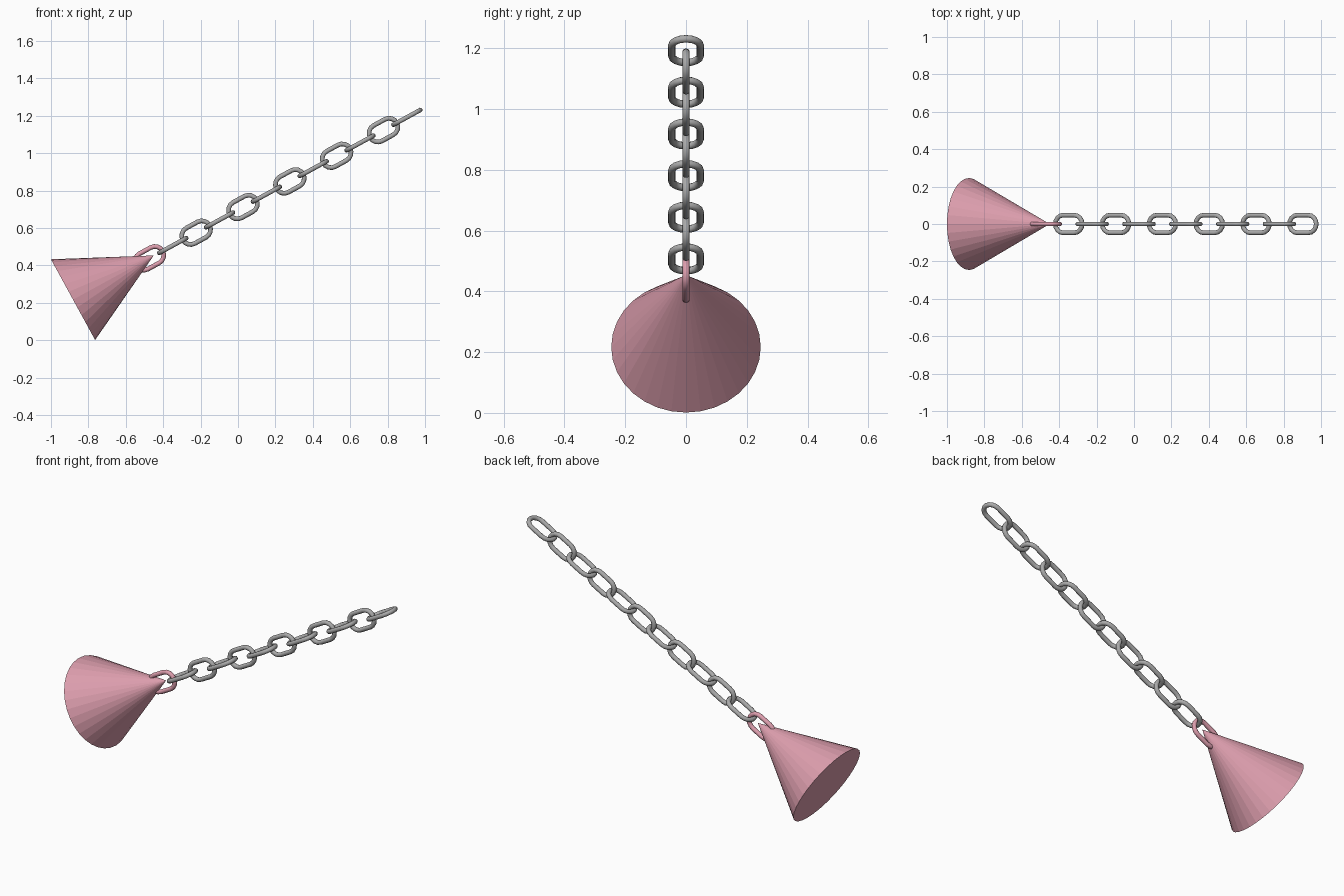
import bpy, bmesh, math
from mathutils import Vector, Matrix

if "Cube" in bpy.data.objects:
    bpy.data.objects.remove(bpy.data.objects["Cube"])

TILT = math.radians(28.7)          # slope of the whole chain in the XZ plane
PITCH = 0.1427                     # distance between link centres
LENGTH, WIDTH, WIRE = 0.188, 0.119, 0.0125   # outer link size, wire radius
TURN, SIDES = 8, 10                # segments per rounded end, wire sides
AXIS = Vector((math.cos(TILT), 0, math.sin(TILT)))
START = Vector((-0.474, 0, 0.438))  # centre of the pink link


def material(name, rgb):
    m = bpy.data.materials.new(name)
    m.diffuse_color = (*rgb, 1)
    m.use_nodes = True
    m.node_tree.nodes["Principled BSDF"].inputs["Base Color"].default_value = m.diffuse_color
    return m


pink = material("pink", (0.72, 0.34, 0.42))
grey = material("grey", (0.40, 0.40, 0.40))


def finish(name, bm, mat, matrix, smooth):
    mesh = bpy.data.meshes.new(name)
    bmesh.ops.recalc_face_normals(bm, faces=bm.faces)
    bm.to_mesh(mesh)
    bm.free()
    mesh.materials.append(mat)
    for p in mesh.polygons:
        p.use_smooth = smooth
    ob = bpy.data.objects.new(name, mesh)
    ob.matrix_world = matrix
    bpy.context.collection.objects.link(ob)


def link(name, mat, centre, upright):
    """Stadium-shaped ring of round wire, long along local x, flat in local xy."""
    r = WIDTH / 2 - WIRE
    half = LENGTH / 2 - WIDTH / 2
    bm = bmesh.new()
    rings = []
    for end in (1, -1):
        for i in range(TURN + 1):
            a = -math.pi / 2 + math.pi * i / TURN + (0 if end == 1 else math.pi)
            out = Vector((math.cos(a), math.sin(a), 0))
            mid = Vector((end * half, 0, 0)) + out * r
            rings.append([bm.verts.new(mid + WIRE * (out * math.cos(t) + Vector((0, 0, math.sin(t)))))
                          for t in (2 * math.pi * k / SIDES for k in range(SIDES))])
    for i, a in enumerate(rings):
        b = rings[(i + 1) % len(rings)]
        for k in range(SIDES):
            n = (k + 1) % SIDES
            bm.faces.new((a[k], b[k], b[n], a[n]))
    m = Matrix.Translation(centre) @ Matrix.Rotation(-TILT, 4, 'Y')
    if upright:
        m = m @ Matrix.Rotation(math.pi / 2, 4, 'X')
    finish(name, bm, mat, m, True)


# chain: the pink link joins the cone, the grey links alternate
for i in range(12):
    link("cone_link" if i == 0 else f"chain_link_{i:02d}",
         pink if i == 0 else grey, START + AXIS * PITCH * i, i % 2 == 0)

# cone weight, apex towards the chain
bm = bmesh.new()
bmesh.ops.create_cone(bm, cap_ends=True, segments=32, radius1=0.246, radius2=0, depth=0.492)
bmesh.ops.remove_doubles(bm, verts=bm.verts, dist=1e-5)
base = Vector((-0.882, 0, 0.217))
finish("cone", bm, pink,
       Matrix.Translation(base + AXIS * 0.246) @ Matrix.Rotation(math.pi / 2 - TILT, 4, 'Y'), False)
